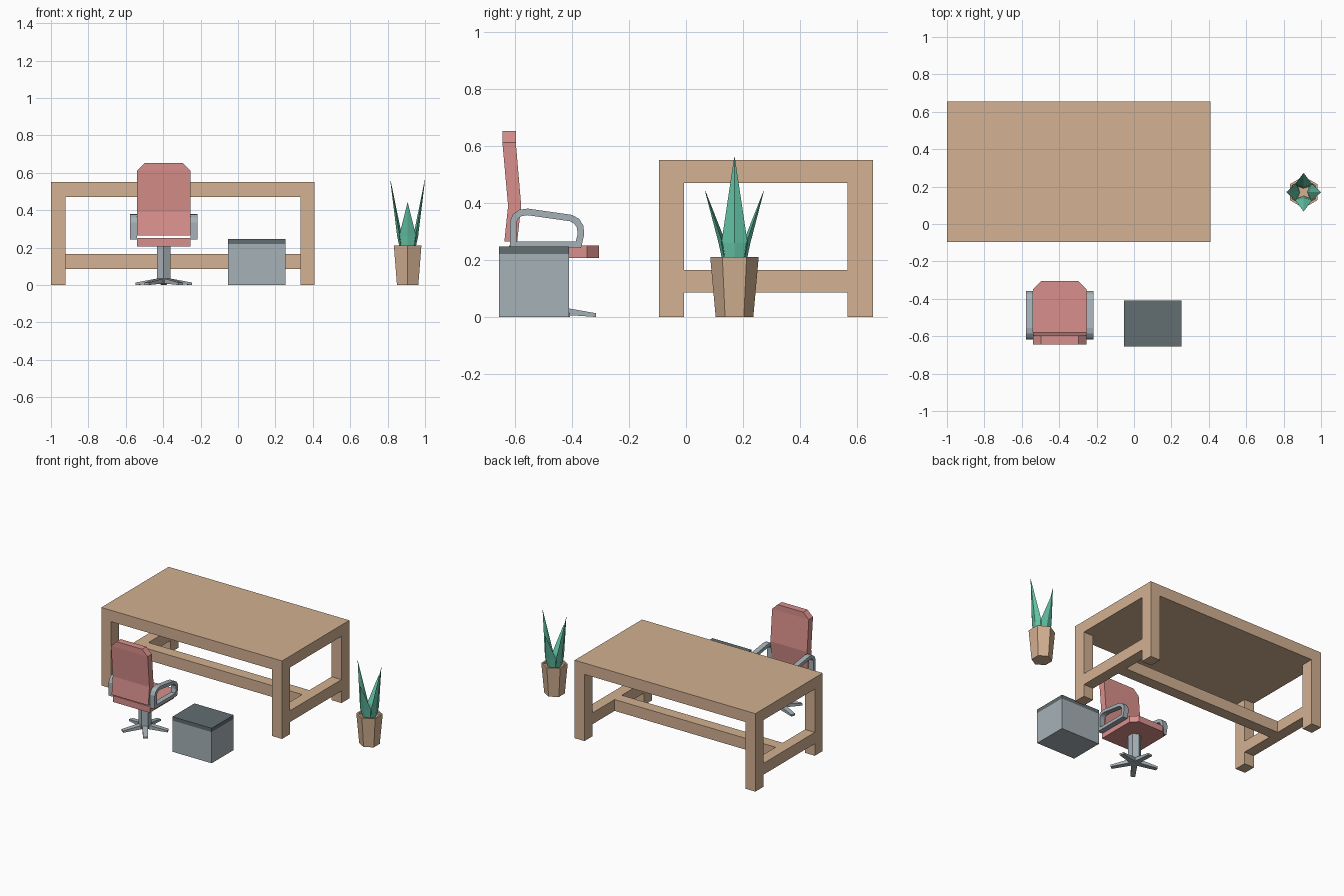
import bpy, bmesh, math
from mathutils import Vector

if "Cube" in bpy.data.objects:
    bpy.data.objects.remove(bpy.data.objects["Cube"])


def material(name, rgb):
    m = bpy.data.materials.new(name)
    lin = [((c / 255 + 0.055) / 1.055) ** 2.4 for c in rgb]
    m.diffuse_color = (*lin, 1)
    m.use_nodes = True
    m.node_tree.nodes["Principled BSDF"].inputs["Base Color"].default_value = m.diffuse_color
    return m


WOOD = material("tan wood", (211, 177, 146))
RED = material("soft red", (217, 144, 140))
METAL = material("grey metal", (166, 177, 183))
DARK = material("dark metal", (98, 109, 113))
GREEN = material("leaf green", (104, 203, 172))


def make(name, bm, mat):
    bmesh.ops.recalc_face_normals(bm, faces=bm.faces)
    me = bpy.data.meshes.new(name)
    bm.to_mesh(me)
    bm.free()
    me.materials.append(mat)
    ob = bpy.data.objects.new(name, me)
    bpy.context.collection.objects.link(ob)
    return ob


def loft(name, rings, mat, closed=False):
    """Skin a list of equal-length point rings; cap the ends or close the loop."""
    bm = bmesh.new()
    vs = [[bm.verts.new(p) for p in r] for r in rings]
    n = len(vs[0])
    pairs = list(zip(vs, vs[1:])) + ([(vs[-1], vs[0])] if closed else [])
    for a, b in pairs:
        for i in range(n):
            j = (i + 1) % n
            bm.faces.new((a[i], a[j], b[j], b[i]))
    if not closed:
        bm.faces.new(vs[0])
        bm.faces.new(vs[-1])
    return make(name, bm, mat)


def rect(x0, x1, y0, y1, z):
    return [(x0, y0, z), (x1, y0, z), (x1, y1, z), (x0, y1, z)]


def box(name, x0, x1, y0, y1, z0, z1, mat):
    return loft(name, [rect(x0, x1, y0, y1, z0), rect(x0, x1, y0, y1, z1)], mat)


def hexagon(cx, cy, r, z):
    # corners on +y and -y
    return [(cx + r * math.sin(k * math.pi / 3), cy + r * math.cos(k * math.pi / 3), z)
            for k in range(6)]


# Desk: slab top, four legs, H-shaped stretcher
X0, X1, Y0, Y1 = -1.0, 0.41, -0.095, 0.655
LX, LY = 0.077, 0.088
box("desk_top", X0, X1, Y0, Y1, 0.47, 0.55, WOOD)
for side, x in (("left", X0), ("right", X1 - LX)):
    for end, y in (("front", Y0), ("back", Y1 - LY)):
        box(f"desk_leg_{end}_{side}", x, x + LX, y, y + LY, 0, 0.47, WOOD)
    box(f"side_stretcher_{side}", x, x + LX, Y0 + LY, Y1 - LY, 0.085, 0.165, WOOD)
box("long_stretcher", X0 + LX, X1 - LX, 0.24, 0.32, 0.085, 0.165, WOOD)

# Cabinet with dark lid
box("cabinet_body", -0.053, 0.253, -0.655, -0.41, 0, 0.22, METAL)
box("cabinet_lid", -0.053, 0.253, -0.655, -0.41, 0.22, 0.247, DARK)

# Hexagonal pot with a shallow recess
PX, PY = 0.907, 0.17
loft("pot", [hexagon(PX, PY, r, z) for r, z in
             ((0.066, 0), (0.085, 0.21), (0.072, 0.21), (0.070, 0.195))], WOOD)

# Four folded leaves, the left and right ones taller
for k in range(4):
    a = k * math.pi / 2
    out = Vector((math.cos(a), math.sin(a), 0))
    side = Vector((-out.y, out.x, 0))
    tip_r, tip_z = (0.092, 0.56) if k % 2 == 0 else (0.102, 0.44)

    def section(outer, mid, inner, half, z):
        c = Vector((PX, PY, z))
        return [c + out * outer, c + out * mid + side * half,
                c + out * inner, c + out * mid - side * half]
    leaf = loft(f"leaf_{k + 1}", [section(0.042, 0.032, 0.02, 0.033, 0.195),
                                  section(0.056, 0.042, 0.03, 0.046, 0.26),
                                  section(tip_r + 0.001, tip_r, tip_r - 0.001, 0.001, tip_z)],
                GREEN)

# Chair seat with chamfered front corners
CX, CY, HW = -0.397, -0.468, 0.143


def seat_ring(z):
    return [(CX + x, y, z) for x, y in ((-HW, -0.62), (HW, -0.62), (HW, -0.348),
                                        (HW - 0.043, -0.305), (-HW + 0.043, -0.305),
                                        (-HW, -0.348))]


loft("seat", [seat_ring(0.207), seat_ring(0.251)], RED)

# Bent backrest with chamfered top corners
loft("backrest", [rect(CX - h, CX + h, y0, y1, z) for y0, y1, z, h in
                  ((-0.637, -0.592, 0.265, HW), (-0.624, -0.578, 0.39, HW),
                   (-0.644, -0.597, 0.612, HW), (-0.644, -0.597, 0.653, HW - 0.043))], RED)

# Armrest loops: outer profile (y, z) with an inset inner profile
outer = [Vector(p) for p in (
    (-0.618, 0.242), (-0.618, 0.335), (-0.607, 0.36), (-0.585, 0.376), (-0.555, 0.38),
    (-0.40, 0.358), (-0.375, 0.344), (-0.36, 0.32), (-0.357, 0.29), (-0.368, 0.242))]
inner = []
for i, p in enumerate(outer):
    d0 = (p - outer[i - 1]).normalized()
    d1 = (outer[(i + 1) % len(outer)] - p).normalized()
    n0, n1 = Vector((d0.y, -d0.x)), Vector((d1.y, -d1.x))
    inner.append(p + (n0 + n1) * (0.023 / (1 + n0.dot(n1))))
for name, s in (("left", -1), ("right", 1)):
    xa, xb = CX + s * HW, CX + s * 0.18
    rings = [[(xa, *o), (xb, *o), (xb, *i), (xa, *i)] for o, i in zip(outer, inner)]
    loft(f"armrest_{name}", rings, METAL, closed=True)

# Pedestal column and five-legged star base
loft("column", [hexagon(CX, CY, 0.042, z) for z in (0.012, 0.207)], METAL)
for k in range(5):
    a = math.pi / 2 + k * math.tau / 5
    d = Vector((math.cos(a), math.sin(a), 0))
    s = Vector((-d.y, d.x, 0))
    c = Vector((CX, CY, 0))
    rings = [[c + d * r + s * (w * h) + Vector((0, 0, z)) for h, z in
              ((-1, z0), (1, z0), (1, z1), (-1, z1))]
             for r, w, z0, z1 in ((0.0, 0.02, 0.01, 0.04), (0.153, 0.015, 0.0, 0.013))]
    loft(f"base_leg_{k + 1}", rings, METAL)
